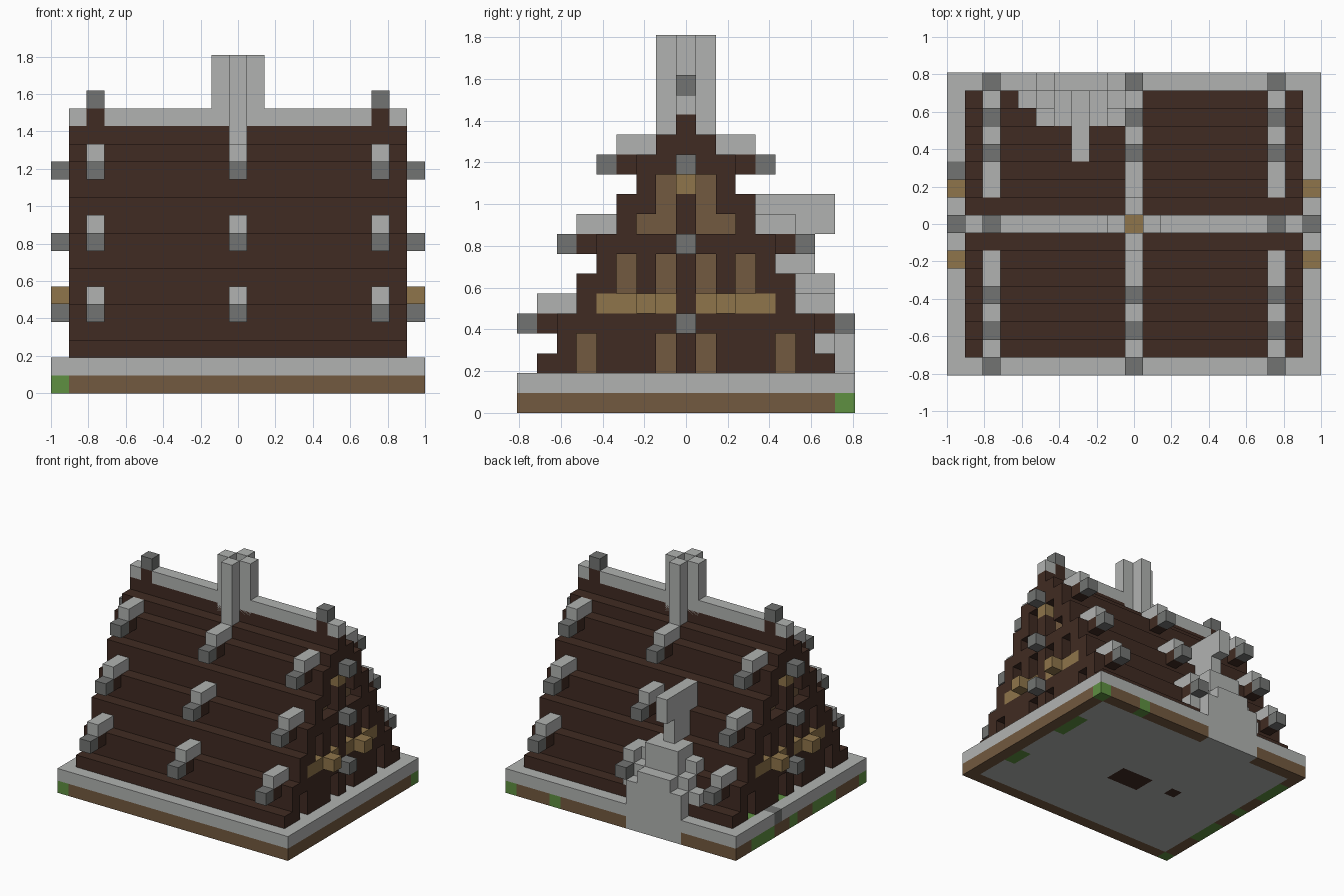
import bpy, bmesh
from mathutils import Matrix, Vector

if "Cube" in bpy.data.objects:
    bpy.data.objects.remove(bpy.data.objects["Cube"])

U = 2 / 21  # size of one block


def material(name, r, g, b):
    m = bpy.data.materials.new(name)
    m.use_nodes = True
    m.diffuse_color = (r, g, b, 1)
    m.node_tree.nodes["Principled BSDF"].inputs["Base Color"].default_value = (r, g, b, 1)
    return m


STONE = material("light stone", 0.44, 0.45, 0.44)
DARK_STONE = material("dark stone", 0.17, 0.175, 0.17)
TIMBER = material("dark timber", 0.051, 0.024, 0.016)
EARTH = material("brown plank and earth", 0.17, 0.10, 0.05)
OAK = material("tan plank", 0.275, 0.178, 0.069)
GRASS = material("grass", 0.112, 0.279, 0.053)


def build(name, boxes):
    """Make one object from boxes: (material, x range, y range, z range) in whole blocks."""
    bm = bmesh.new()
    mats = []
    for mat, *ranges in boxes:
        if mat not in mats:
            mats.append(mat)
        lo = Vector([min(r) for r in ranges])
        hi = Vector([max(r) + 1 for r in ranges])
        mid = (lo + hi) / 2 - Vector((0.5, 0.5, 0))
        m = Matrix.Translation(mid * U) @ Matrix.Diagonal([*((hi - lo) * U), 1])
        cube = bmesh.ops.create_cube(bm, size=1, matrix=m)
        for f in {f for v in cube["verts"] for f in v.link_faces}:
            f.material_index = mats.index(mat)
    mesh = bpy.data.meshes.new(name)
    bm.to_mesh(mesh)
    bm.free()
    for m in mats:
        mesh.materials.append(m)
    ob = bpy.data.objects.new(name, mesh)
    bpy.context.collection.objects.link(ob)
    return ob


# Ground layer: earth rim with grass patches, stone underside
def ground(x, y):
    if (x, y) in {(-10, -8), (10, 8), (6, 8), (-10, 1)}:
        return GRASS
    if x == -10 and (4 <= y <= 6 or -4 <= y <= -2):
        return GRASS
    if x == 9 and (2 <= y <= 4 or -4 <= y <= -3):
        return GRASS
    if y == 8 and -5 <= x <= -1:
        return STONE
    if abs(x) == 10 or abs(y) == 8:
        return EARTH
    if (abs(x) <= 1 and -1 <= y <= 0) or (x, y) == (-4, 0):
        return TIMBER
    return STONE


build("ground", [(ground(x, y), (x,), (y,), (0,))
                 for x in range(-10, 11) for y in range(-8, 9)])

# Stone foundation with two mossy blocks and one dark block on the left edge
special = {(-9, 5): GRASS, (-9, 1): GRASS, (-10, 3): DARK_STONE}
build("foundation", [(STONE, (-8, 10), (-8, 8), (1,))] +
      [(special.get((x, y), STONE), (x,), (y,), (1,))
       for x in (-10, -9) for y in range(-8, 9)])

# Gable rows from the floor up, from the middle outwards: d timber, t tan, . recess
ROWS = ["d.ddd.dd", "d.ddd.d", "ddddddd", "dttttd", "d.d.dd", "d.d.d", "ddddd",
        "d..d", "d.dd", "t.d", "ddd", "dd", "d"]
KEY = {"d": TIMBER, "t": OAK}

roof, infill, frame = [], [], []
for level, row in enumerate(ROWS, 2):
    w = len(row) - 1
    roof.append((TIMBER, (-7, 7), (-w, w), (level,)))
    for s in (-1, 1):
        roof += [(TIMBER, (8 * s,), (y,), (level,)) for y in {-w, w}]
        if w:
            infill.append((EARTH, (8 * s,), (1 - w, w - 1), (level,)))
        for i, c in enumerate(row):
            if c in KEY:
                frame += [(KEY[c], (9 * s,), (y,), (level,)) for y in {-i, i}]
build("stepped_roof", roof)
build("gable_infill", infill)
build("gable_frame", frame)

# Tan window ledges jutting from both gables
build("gable_ledges", [(OAK, (10 * sx,), (2 * sy,), (5,))
                       for sx in (-1, 1) for sy in (-1, 1)])

# Beam ends on the gables
build("gable_beam_ends", [(DARK_STONE, (10 * s,), (0,), (z,))
                          for s in (-1, 1) for z in (4, 8, 12)])

# Brackets on the roof slopes: timber, dark stone tip and light stone cap
brackets = []
for x in (-8, 0, 8):
    for z, y in ((4, 7), (8, 5), (12, 3)):
        for s in (-1, 1):
            brackets += [(TIMBER, (x,), (s * y,), (z,)),
                         (DARK_STONE, (x,), (s * (y + 1),), (z,)),
                         (STONE, (x,), (s * y, s * (y - 1)), (z + 1,))]
build("roof_brackets", brackets)

# Ridge with two finials
ridge = []
for s in (-1, 1):
    ridge += [(STONE, (s, 7 * s), (0,), (15,)), (STONE, (9 * s,), (0,), (15,)),
              (TIMBER, (8 * s,), (0,), (15,)), (DARK_STONE, (8 * s,), (0,), (16,))]
build("ridge", ridge)

# Chimney: four columns around an open flue
flue = [(OAK, (0,), (0,), (15,))]
for s in (-1, 1):
    flue += [(STONE, (s,), (0,), (14, 18)), (STONE, (0,), (s,), (14, 18))]
build("chimney", flue)

# Stone buttress stack against the back slope, topped by an overhanging head
X = -3
build("back_buttress", [(STONE, (X - r, X + r), ys, zs) for r, ys, zs in (
    (2, (8,), (2, 3)), (1, (8,), (4,)),
    (3, (7,), (3,)), (2, (7,), (4,)), (1, (7,), (5, 6)),
    (2, (6,), (5,)), (1, (6,), (6,)),
    (0, (5, 6), (7, 8)))])
build("buttress_head", [(STONE, (X,), (4, 7), (9, 10))])
